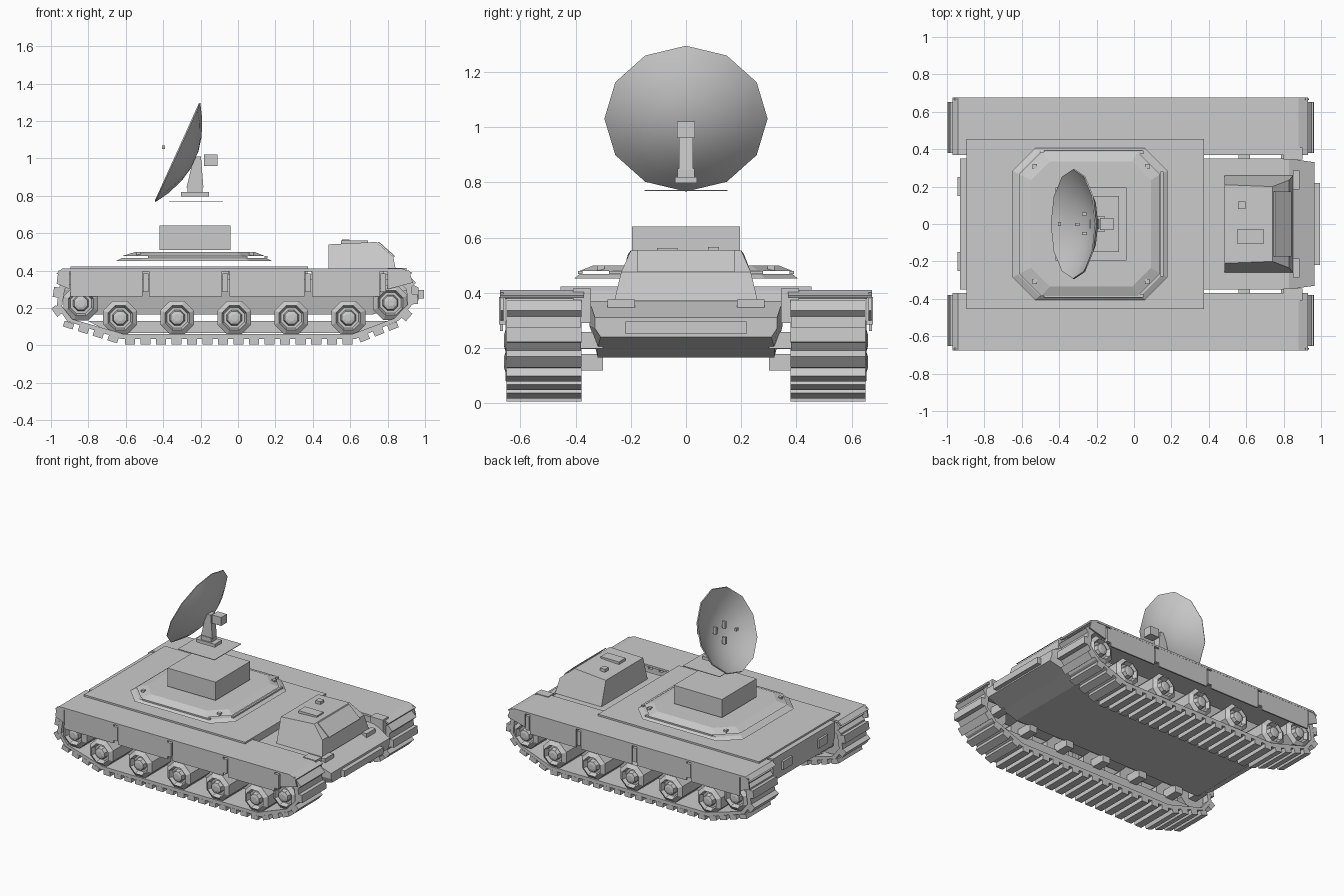
import bpy, bmesh, math
from mathutils import Vector, Matrix

if "Cube" in bpy.data.objects:
    bpy.data.objects.remove(bpy.data.objects["Cube"])

GREY = bpy.data.materials.new("light_grey")
GREY.diffuse_color = (0.6, 0.6, 0.6, 1)
GREY.use_nodes = True
GREY.node_tree.nodes["Principled BSDF"].inputs["Base Color"].default_value = GREY.diffuse_color


def finish(name, bm, smooth=False):
    bmesh.ops.recalc_face_normals(bm, faces=bm.faces[:])
    me = bpy.data.meshes.new(name)
    bm.to_mesh(me)
    bm.free()
    me.materials.append(GREY)
    ob = bpy.data.objects.new(name, me)
    bpy.context.collection.objects.link(ob)
    if smooth:
        bpy.context.view_layer.objects.active = ob
        ob.select_set(True)
        bpy.ops.object.shade_smooth_by_angle(angle=math.radians(40))
        ob.select_set(False)
    return ob


def add_box(bm, x, y, z):
    m = Matrix.Translation([(a + b) / 2 for a, b in (x, y, z)])
    m = m @ Matrix.Diagonal([abs(b - a) for a, b in (x, y, z)] + [1])
    bmesh.ops.create_cube(bm, size=1, matrix=m)


def box(name, x, y, z):
    bm = bmesh.new()
    add_box(bm, x, y, z)
    return finish(name, bm)


def loft(name, rings, smooth=False, caps=True):
    """Join equal-length rings of points, closing both ends."""
    bm = bmesh.new()
    vs = [[bm.verts.new(p) for p in r] for r in rings]
    n = len(vs[0])
    for a, b in zip(vs, vs[1:]):
        for i in range(n):
            bm.faces.new((a[i], a[(i + 1) % n], b[(i + 1) % n], b[i]))
    if caps:
        bm.faces.new(vs[0])
        bm.faces.new(vs[-1])
    return finish(name, bm, smooth)


def octagon(x0, x1, w, c, z):
    return [(x0 + c, -w, z), (x1 - c, -w, z), (x1, c - w, z), (x1, w - c, z),
            (x1 - c, w, z), (x0 + c, w, z), (x0, w - c, z), (x0, c - w, z)]


# Hull, lofted through cross-sections: x, half widths, bottom, knee and top
def section(x, wb, wt, zb, zk, zt):
    return [(x, -wb, zb), (x, wb, zb), (x, wt, zk), (x, wt, zt), (x, -wt, zt), (x, -wt, zk)]


loft("hull", [section(-0.93, 0.32, 0.35, 0.25, 0.30, 0.41),
              section(-0.80, 0.32, 0.35, 0.165, 0.29, 0.41),
              section(0.37, 0.32, 0.35, 0.165, 0.29, 0.41),
              section(0.375, 0.32, 0.35, 0.165, 0.29, 0.37),
              section(0.72, 0.32, 0.35, 0.165, 0.29, 0.37),
              section(0.83, 0.32, 0.35, 0.20, 0.28, 0.37),
              section(0.965, 0.31, 0.33, 0.24, 0.27, 0.31)])
box("deck_plate", (-0.895, 0.375), (-0.455, 0.455), (0.408, 0.422))
box("tow_bar", (0.955, 0.995), (-0.22, 0.22), (0.25, 0.295))
for s in (-1, 1):
    box("headlight", (0.85, 0.885), (s * 0.185, s * 0.285), (0.34, 0.375))
    box("rear_bracket", (-0.945, -0.925), (s * 0.15, s * 0.25), (0.30, 0.36))
    box("front_bracket", (0.80, 0.90), (s * 0.345, s * 0.41), (0.29, 0.415))

# Cab with sloping windscreen and roof hatch
cab = [(0.485, 0.37, 0.26), (0.485, 0.54, 0.21), (0.74, 0.553, 0.20),
       (0.83, 0.475, 0.235), (0.85, 0.37, 0.26)]
loft("cab", [[(x, s * w, z) for x, z, w in cab] for s in (-1, 1)])
loft("windscreen", [[(0.75 + d, y0, 0.554), (0.75 + d, y1, 0.554),
                     (0.838 + d, y1, 0.475), (0.838 + d, y0, 0.475)]
                    for d in (-0.004, 0.004) for y0, y1 in [(-0.175, 0.175)]])
box("roof_hatch", (0.55, 0.695), (-0.105, -0.03), (0.54, 0.562))
box("roof_vent", (0.555, 0.595), (0.08, 0.12), (0.54, 0.565))

# Turret ring of stacked octagons, with the equipment box
loft("lower_ring", [octagon(-0.65, 0.18, 0.405, 0.12, 0.452),
                    octagon(-0.62, 0.15, 0.385, 0.115, 0.468)])
loft("upper_ring", [octagon(-0.615, 0.14, 0.385, 0.12, 0.479),
                    octagon(-0.55, 0.09, 0.335, 0.10, 0.499)])
box("ring_strip_front", (0.143, 0.158), (-0.28, 0.28), (0.468, 0.478))
for s in (-1, 1):
    box("ring_strip_side", (-0.48, 0.05), (s * 0.375, s * 0.392), (0.468, 0.478))
    for x in (-0.53, 0.07):
        box("ring_bolt", (x - 0.012, x + 0.012), (s * 0.295, s * 0.32), (0.48, 0.498))
box("equipment_box", (-0.42, -0.04), (-0.195, 0.195), (0.51, 0.64))

# Dish stand
box("mount_plate", (-0.37, -0.08), (-0.15, 0.15), (0.768, 0.772))
box("stand_base", (-0.305, -0.155), (-0.04, 0.04), (0.797, 0.82))
box("stand_foot", (-0.27, -0.19), (-0.03, 0.03), (0.82, 0.85))
mast = [(-0.275, 0.845), (-0.185, 0.845), (-0.198, 1.01), (-0.235, 1.01)]
loft("stand_mast", [[(x, y, z) for x, z in mast] for y in (-0.025, 0.025)])
box("receiver_box", (-0.183, -0.11), (-0.032, 0.032), (0.96, 1.02))

# Dish: shallow bowl opening backward and upward
axis = Vector((-0.911, 0, 0.412))
across, up = Vector((0, 1, 0)), Vector((0.412, 0, 0.911))
centre = Vector((-0.33, 0, 1.035))


def dish_ring(r, depth, n=12):
    return [centre - axis * depth + (across * math.cos(a) * 1.02 + up * math.sin(a)) * r
            for a in [2 * math.pi * i / n for i in range(n)]]


loft("dish", [dish_ring(r, 0.10 * (1 - (r / 0.29) ** 2) + 0.01) for r in (0.05, 0.13, 0.22, 0.29)]
     + [], smooth=True)
bpy.data.objects["dish"].data.update()
bm = bmesh.new()
bm.from_mesh(bpy.data.objects["dish"].data)
rim = max((f for f in bm.faces if len(f.verts) == 12), key=lambda f: f.calc_area())
bmesh.ops.delete(bm, geom=[rim], context='FACES_ONLY')
bm.to_mesh(bpy.data.objects["dish"].data)
bm.free()
sol = bpy.data.objects["dish"].modifiers.new("thickness", 'SOLIDIFY')
sol.thickness = 0.008
for i in range(3):
    a = 2 * math.pi * i / 3 + 0.5
    p = centre + (across * math.cos(a) + up * math.sin(a)) * 0.06 - axis * 0.06
    box("dish_feed", (p.x - 0.015, p.x + 0.01), (p.y - 0.008, p.y + 0.008), (p.z - 0.025, p.z + 0.025))
box("feed_tip", (-0.405, -0.39), (-0.01, 0.01), (1.05, 1.07))

# Running gear
PATH = [(-0.62, 0.048), (0.62, 0.048), (0.85, 0.14), (0.92, 0.22), (0.915, 0.31), (0.86, 0.365),
        (-0.88, 0.365), (-0.94, 0.31), (-0.955, 0.21), (-0.90, 0.135)]
WHEELS = [(x, 0.148, 0.098) for x in (-0.63, -0.325, -0.02, 0.285, 0.59)]
WHEELS += [(-0.84, 0.225, 0.10), (0.815, 0.228, 0.10)]


def track_points(step):
    pts = [Vector(p) for p in PATH]
    segs = list(zip(pts, pts[1:] + pts[:1]))
    total = sum((b - a).length for a, b in segs)
    n = round(total / step)
    for i in range(n):
        d = (i + 0.5) * total / n
        for a, b in segs:
            if d <= (b - a).length:
                t = (b - a).normalized()
                yield a + t * d, t
                break
            d -= (b - a).length


def inset(d):
    c = Vector((-0.015, 0.2))
    return [((Vector(p) - c).x * (1 - d / 0.93) + c.x,
             (Vector(p) - c).y * (1 - d / 0.17) + c.y) for p in PATH]


for s in (-1, 1):
    # Belt and raised track pads
    y0, y1 = s * 0.38, s * 0.65
    outer, inner = inset(-0.014), inset(0.014)
    belt = [[(x, y, z) for x, z in ring] for ring, y in
            ((outer, y0), (outer, y1), (inner, y1), (inner, y0), (outer, y0))]
    loft("track_belt", belt, caps=False)
    bm = bmesh.new()
    for p, t in track_points(0.083):
        out = Vector((t.y, -t.x))
        q = p + out * 0.027
        m = Matrix(((t.x, 0, out.x, q.x), (0, 1, 0, s * 0.515), (t.y, 0, out.y, q.y), (0, 0, 0, 1)))
        bmesh.ops.create_cube(bm, size=1, matrix=m @ Matrix.Diagonal((0.054, 0.272, 0.032, 1)))
    finish("track_pads", bm)
    guide = [(-0.68, 0.065), (0.68, 0.065), (0.80, 0.13), (-0.80, 0.13)]
    loft("track_guide", [[(x, s * y, z) for x, z in guide] for y in (0.40, 0.41)])

    # Wheels with recessed rim and square hub
    for x, z, r in WHEELS:
        rings = [(r, 0.42), (r, 0.635), (r * 0.72, 0.655), (r * 0.6, 0.625), (r * 0.45, 0.625),
                 (r * 0.38, 0.655), (r * 0.2, 0.66)]
        loft("wheel", [[(x + q * math.cos(a), s * y, z + q * math.sin(a))
                        for a in [2 * math.pi * (i + 0.5) / 8 for i in range(8)]] for q, y in rings])
        box("axle", (x - 0.03, x + 0.03), (s * 0.30, s * 0.43), (z - 0.03, z + 0.03))

    # Fender with drooping end flaps
    fender = [(-0.97, 0.385), (-0.94, 0.41), (0.88, 0.41), (0.93, 0.39),
              (0.925, 0.38), (0.88, 0.396), (-0.94, 0.396), (-0.96, 0.378)]
    loft("fender", [[(x, s * y, z) for x, z in fender] for y in (0.37, 0.675)])

    # Side skirt panels and their hinges
    for x0, x1 in ((-0.895, -0.51), (-0.475, -0.085), (-0.045, 0.355), (0.395, 0.76)):
        box("skirt_panel", (x0, x1), (s * 0.664, s * 0.674), (0.262, 0.40))
        box("skirt_hinge", (x1 + 0.002, x1 + 0.032), (s * 0.655, s * 0.677), (0.285, 0.385))
    for ends in ([(-0.97, 0.33), (-0.90, 0.30), (-0.90, 0.40), (-0.96, 0.40)],
                 [(0.80, 0.30), (0.935, 0.335), (0.915, 0.40), (0.80, 0.40)]):
        loft("skirt_end", [[(x, s * y, z) for x, z in ends] for y in (0.662, 0.672)])
